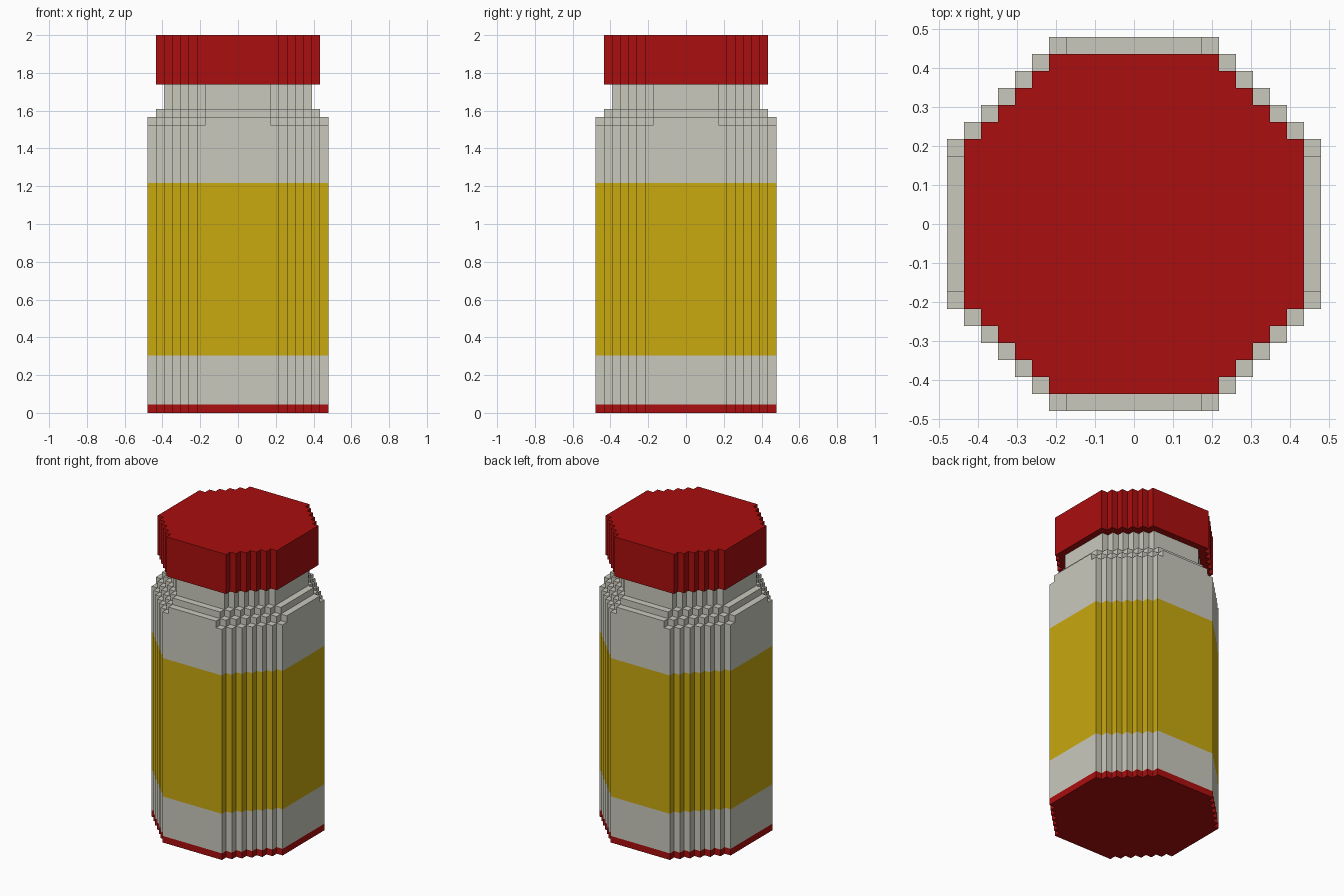
import bpy
import bmesh

cube = bpy.data.objects.get("Cube")
if cube:
    bpy.data.objects.remove(cube, do_unlink=True)

U = 2 / 46  # size of one block; the jar is 46 blocks tall


def to_linear(c):
    c /= 255
    return c / 12.92 if c <= 0.04045 else ((c + 0.055) / 1.055) ** 2.4


def make_material(name, rgb):
    color = [to_linear(c) for c in rgb] + [1]
    mat = bpy.data.materials.new(name)
    mat.use_nodes = True
    mat.diffuse_color = color
    mat.node_tree.nodes["Principled BSDF"].inputs["Base Color"].default_value = color
    return mat


red = make_material("red", (170, 14, 14))
cream = make_material("cream", (202, 201, 189))
yellow = make_material("yellow", (200, 168, 15))


def stepped_outline(radius, flat):
    """Octagon in blocks whose diagonal sides are one-block stairs."""
    quarter = []
    for i in range(radius - flat + 1):
        quarter.append((radius - i, flat + i))
        if i < radius - flat:
            quarter.append((radius - i - 1, flat + i))
    points = []
    for _ in range(4):
        points += quarter
        quarter = [(-y, x) for x, y in quarter]
    return points


def stepped_prism(name, radius, flat, levels, materials):
    """Closed prism with one material for each band between levels."""
    outline = stepped_outline(radius, flat)
    count = len(outline)
    bm = bmesh.new()
    rings = [[bm.verts.new((x * U, y * U, z * U)) for x, y in outline] for z in levels]
    slots = list(dict.fromkeys(materials))
    for low, high, mat in zip(rings, rings[1:], materials):
        for i in range(count):
            j = (i + 1) % count
            face = bm.faces.new((low[i], low[j], high[j], high[i]))
            face.material_index = slots.index(mat)
    bm.faces.new(rings[0][::-1]).material_index = slots.index(materials[0])
    bm.faces.new(rings[-1]).material_index = slots.index(materials[-1])
    bmesh.ops.recalc_face_normals(bm, faces=bm.faces[:])
    mesh = bpy.data.meshes.new(name)
    bm.to_mesh(mesh)
    bm.free()
    for mat in slots:
        mesh.materials.append(mat)
    obj = bpy.data.objects.new(name, mesh)
    bpy.context.collection.objects.link(obj)
    return obj


# Body with red base and yellow label band
stepped_prism("jar_body", 11, 5, (0, 1, 7, 28, 35), (red, cream, yellow, cream))

# Shoulder steps and neck
stepped_prism("lower_shoulder", 11, 4, (35, 36), (cream,))
stepped_prism("upper_shoulder", 10, 4, (36, 37), (cream,))
stepped_prism("neck", 9, 4, (37, 40), (cream,))

# Lid
stepped_prism("lid", 10, 5, (40, 46), (red,))
